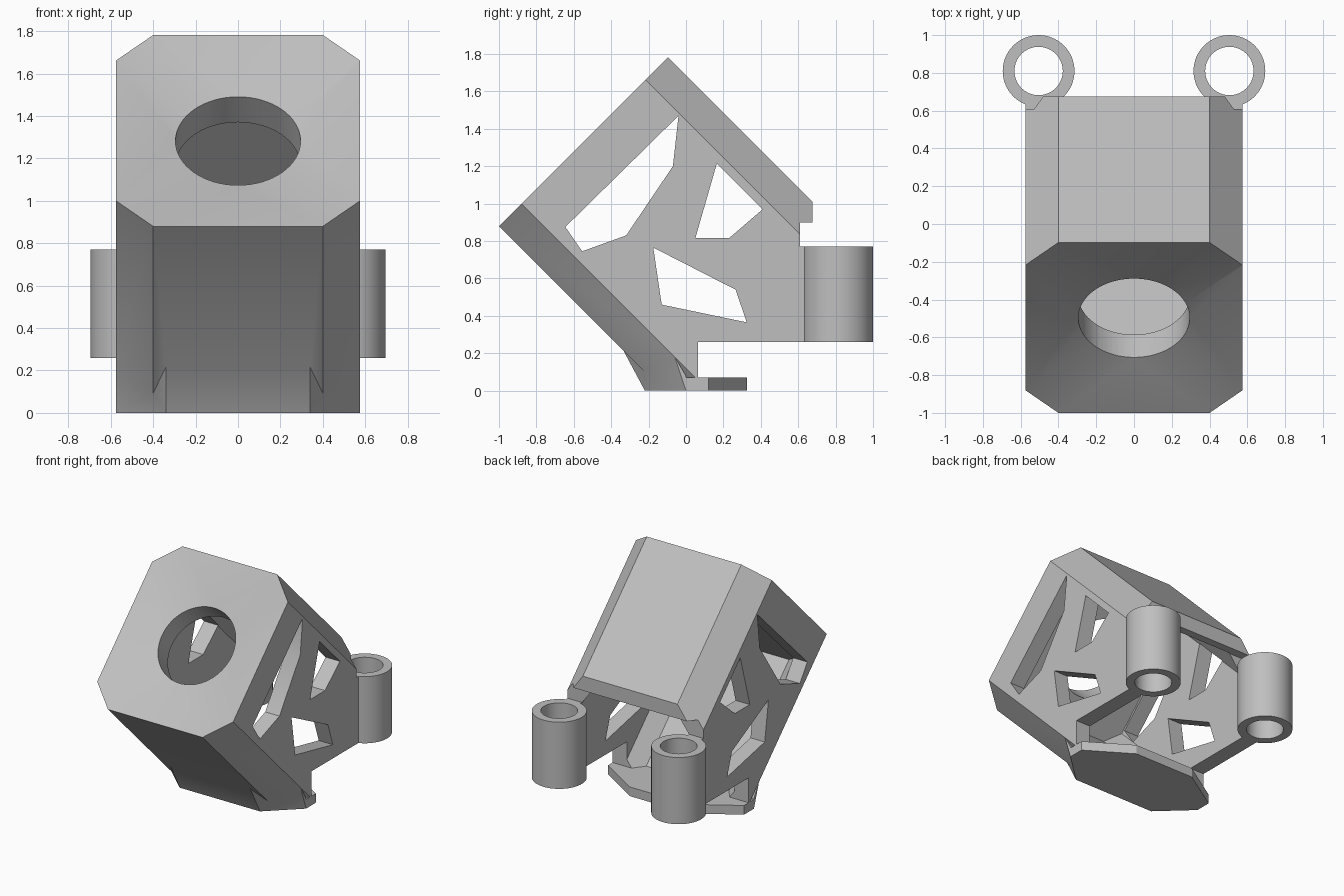
import bpy, bmesh, math

cube = bpy.data.objects.get("Cube")
if cube:
    bpy.data.objects.remove(cube)

grey = bpy.data.materials.new("light_grey")
grey.use_nodes = True
colour = (0.52, 0.52, 0.52, 1)
grey.diffuse_color = colour
grey.node_tree.nodes["Principled BSDF"].inputs["Base Color"].default_value = colour


def make(name, bm):
    bmesh.ops.recalc_face_normals(bm, faces=bm.faces)
    mesh = bpy.data.meshes.new(name)
    bm.to_mesh(mesh)
    bm.free()
    mesh.materials.append(grey)
    ob = bpy.data.objects.new(name, mesh)
    bpy.context.collection.objects.link(ob)
    return ob


def tilted(x, s, t):
    """Coordinates of the 45 degree shell: s = y + z, t = y - z."""
    return (x, (s + t) / 2, (s - t) / 2)


def sideways(y, z, x):
    return (x, y, z)


def upright(x, y, z):
    return (x, y, z)


def prism(name, outline, lo, hi, place):
    bm = bmesh.new()
    a = [bm.verts.new(place(p, q, lo)) for p, q in outline]
    b = [bm.verts.new(place(p, q, hi)) for p, q in outline]
    bm.faces.new(a)
    bm.faces.new(b[::-1])
    for i in range(len(a)):
        j = (i + 1) % len(a)
        bm.faces.new((a[i], a[j], b[j], b[i]))
    return make(name, bm)


def hull(name, points):
    bm = bmesh.new()
    for p in points:
        bm.verts.new(p)
    bmesh.ops.convex_hull(bm, input=bm.verts)
    bmesh.ops.dissolve_limit(bm, angle_limit=0.005, verts=bm.verts, edges=bm.edges)
    return make(name, bm)


def combine(ob, tool, operation="DIFFERENCE"):
    mod = ob.modifiers.new("cut", "BOOLEAN")
    mod.operation, mod.object, mod.solver = operation, tool, "EXACT"
    bpy.context.view_layer.objects.active = ob
    bpy.ops.object.modifier_apply(modifier=mod.name)
    bpy.data.objects.remove(tool)


def octagon(x1, x2, s1, s2, s3, s4):
    return [(-x1, s1), (x1, s1), (x2, s2), (x2, s3),
            (x1, s4), (-x1, s4), (-x2, s3), (-x2, s2)]


def circle(cx, cy, rx, ry, n=64):
    return [(cx + rx * math.cos(2 * math.pi * i / n),
             cy + ry * math.sin(2 * math.pi * i / n)) for i in range(n)]


def smooth(ob):
    bpy.ops.object.select_all(action="DESELECT")
    ob.select_set(True)
    bpy.context.view_layer.objects.active = ob
    bpy.ops.object.shade_smooth_by_angle(angle=math.radians(30))


# Tilted eight-sided shell with a shallow dished front
outer = octagon(0.4, 0.575, -0.12, 0.12, 1.445, 1.685)
rim = circle(0, 0.785, 0.295, 0.295 * math.sqrt(2))
shell = prism("shell", outer, -1.88, 2.2, tilted)
dish = hull("dish", [tilted(x, s, -1.88) for x, s in outer]
            + [tilted(x, s, -1.78) for x, s in rim])
combine(shell, dish)

# Trim to the side outline
trim = [(-1.2, 0), (0.065, 0), (0.065, 0.26), (0.61, 0.26), (0.61, 0.9),
        (0.675, 0.9), (0.675, 2), (-1.2, 2)]
combine(shell, prism("trim", trim, -1, 1, sideways), "INTERSECT")

# Flared foot under the lower front edge
half = [(0.34, -0.22, 0), (0.34, -0.22, 0.02), (0.34, -0.335, 0.215),
        (0.575, 0, 0), (0.575, 0, 0.08), (0.575, -0.06, 0.18)]
foot = hull("foot", [(m * x, y, z) for x, y, z in half for m in (-1, 1)])
combine(shell, foot, "UNION")

# Hollow inside, open at the back, and the round front opening
inner = octagon(0.35, 0.455, 0.05, 0.19, 1.375, 1.515)
combine(shell, prism("cavity", inner, -1.54, 2.4, tilted))
combine(shell, prism("opening", rim, -2.2, -1.4, tilted))

# Angular windows through both side walls
windows = [
    [(-0.04, 1.47), (-0.645, 0.875), (-0.555, 0.745), (-0.32, 0.83), (-0.07, 1.2)],
    [(0.165, 1.215), (0.41, 0.97), (0.23, 0.815), (0.05, 0.815)],
    [(-0.175, 0.765), (0.265, 0.54), (0.325, 0.365), (-0.13, 0.46)],
]
for w in windows:
    combine(shell, prism("window", w, -1, 1, sideways))
smooth(shell)

# Flat base plate
base = [(-0.34, -0.22), (0.34, -0.22), (0.575, 0), (0.575, 0.12),
        (0.25, 0.325), (-0.25, 0.325), (-0.575, 0.12), (-0.575, 0)]
prism("base_plate", base, 0, 0.07, upright)

# Rear mounting tubes with webs joining them to the walls
for side, m in (("left", 1), ("right", -1)):
    tube = prism(side + "_tube", circle(m * 0.505, 0.81, 0.19, 0.19), 0.26, 0.77, upright)
    web = [(m * 0.455, 0.6), (m * 0.575, 0.6), (m * 0.575, 0.65), (m * 0.455, 0.65)]
    combine(tube, prism("web", web, 0.26, 0.77, upright), "UNION")
    combine(tube, prism("bore", circle(m * 0.505, 0.81, 0.128, 0.128), 0, 1, upright))
    smooth(tube)
